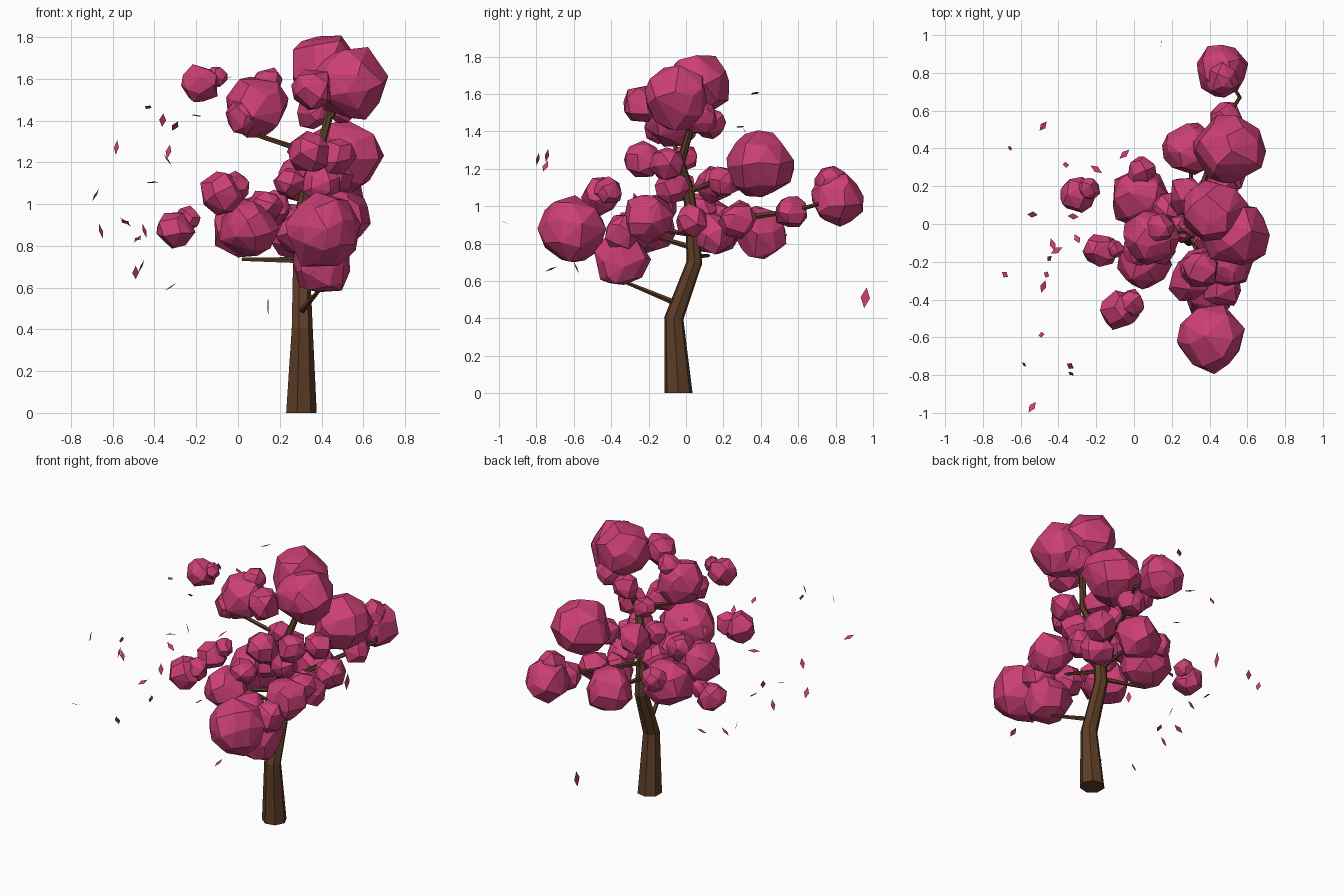
import bpy, bmesh, math, random
from mathutils import Vector, Matrix

random.seed(11)


def material(name, color):
    m = bpy.data.materials.new(name)
    m.diffuse_color = (*color, 1)
    return m


PINK = material("blossom_pink", (0.6, 0.05, 0.18))
BARK = material("bark_brown", (0.11, 0.048, 0.02))


def finish(name, bm, mat):
    bmesh.ops.recalc_face_normals(bm, faces=bm.faces)
    me = bpy.data.meshes.new(name)
    bm.to_mesh(me)
    bm.free()
    me.materials.append(mat)
    ob = bpy.data.objects.new(name, me)
    bpy.context.collection.objects.link(ob)
    return ob


def limb(name, path, sides):
    """Low-poly tube through (x, y, z, radius) rings, capped at both ends."""
    bm = bmesh.new()
    pts = [Vector(p[:3]) for p in path]
    rings = []
    for i, p in enumerate(path):
        d = pts[min(i + 1, len(pts) - 1)] - pts[max(i - 1, 0)]
        if i == 0 and sides > 6:
            d = Vector((0, 0, 1))
        side = Vector((1, 0, 0)) if abs(d.normalized().x) < 0.9 else Vector((0, 0, 1))
        v = d.cross(side).normalized()
        u = v.cross(d).normalized()
        rings.append([bm.verts.new(pts[i] + p[3] * (math.cos(a) * u + math.sin(a) * v))
                      for a in (math.tau * k / sides for k in range(sides))])
    for r, s in zip(rings, rings[1:]):
        for k in range(sides):
            n = (k + 1) % sides
            bm.faces.new((r[k], r[n], s[n], s[k]))
    bm.faces.new(rings[0])
    bm.faces.new(rings[-1])
    return finish(name, bm, BARK)


def clump(name, x, y, z, r):
    """Faceted blossom ball: hull of jittered points spread over a sphere."""
    bm = bmesh.new()
    n = 30 if r > 0.12 else 20
    turn = random.uniform(0, math.tau)
    tilt = Matrix.Rotation(random.uniform(0, 3), 3, 'X')
    for i in range(n):
        h = 1 - 2 * (i + 0.5) / n
        a = turn + i * 2.39996 + random.uniform(-0.35, 0.35)
        q = math.sqrt(1 - h * h)
        d = tilt @ Vector((q * math.cos(a), q * math.sin(a), h))
        bm.verts.new(Vector((x, y, z)) + d * r * random.uniform(0.95, 1.15))
    out = bmesh.ops.convex_hull(bm, input=bm.verts)
    bmesh.ops.delete(bm, geom=[v for v in out["geom_interior"] if isinstance(v, bmesh.types.BMVert)],
                     context='VERTS')
    return finish(name, bm, PINK)


# Trunk
limb("trunk", [(0.3, -0.04, 0, 0.077), (0.305, -0.065, 0.4, 0.053), (0.302, 0.045, 0.7, 0.043),
               (0.305, 0.03, 0.95, 0.036), (0.33, 0.01, 1.1, 0.03), (0.38, -0.03, 1.23, 0.024),
               (0.43, 0.02, 1.4, 0.02), (0.44, 0.05, 1.6, 0.014)], 7)

# Branches
BRANCHES = [
    [(0.3, -0.05, 0.48), (0.4, -0.34, 0.6)],
    [(0.3, 0.04, 0.73), (0.02, 0.12, 0.735)],
    [(0.31, 0.03, 0.78), (0.36, -0.24, 0.86)],
    [(0.3, 0.04, 0.8), (0.3, 0.4, 0.85)],
    [(0.3, 0.03, 0.9), (0.48, 0.55, 0.97), (0.56, 0.67, 1.0), (0.48, 0.8, 1.04)],
    [(0.33, 0.02, 1.08), (0.48, 0.36, 1.2)],
    [(0.37, -0.02, 1.24), (0.24, -0.04, 1.28), (0.06, -0.07, 1.34), (0.06, -0.07, 1.42)],
    [(0.3, 0.03, 0.85), (0.05, -0.2, 0.88)],
    [(0.43, 0.02, 1.4), (0.53, -0.03, 1.55)],
]
for i, b in enumerate(BRANCHES):
    limb(f"branch_{i + 1}", [(*p, 0.016 - 0.007 * k / (len(b) - 1)) for k, p in enumerate(b)], 5)

# Large blossom clumps: x, y, z, radius
BIG = [
    (0.42, 0.07, 1.645, 0.165), (0.54, -0.05, 1.575, 0.172), (0.5, 0.39, 1.22, 0.175),
    (0.47, 0.81, 1.04, 0.135), (0.41, -0.61, 0.865, 0.172), (0.4, -0.35, 0.715, 0.145),
    (0.09, -0.07, 1.47, 0.145), (0.03, 0.14, 0.88, 0.15), (0.3, 0.4, 0.86, 0.14),
    (0.5, -0.2, 0.94, 0.13), (0.05, -0.2, 0.885, 0.135),
]
# Small clumps filling the gaps
SMALL = [
    (0.36, -0.24, 1.55, 0.1), (0.34, -0.23, 1.25, 0.1), (-0.08, -0.46, 1.05, 0.1),
    (-0.3, 0.16, 0.88, 0.092), (-0.18, -0.14, 1.58, 0.092),
    (0.49, 0.56, 0.97, 0.088), (0.47, 0.77, 1.13, 0.085), (0.45, 0.03, 0.92, 0.09),
    (0.42, 0.15, 0.85, 0.11), (0.28, 0.15, 1.11, 0.1), (0.4, -0.08, 1.1, 0.09),
    (0.47, -0.1, 1.23, 0.09), (0.25, -0.02, 1.1, 0.075), (0.31, 0.0, 1.26, 0.07),
    (0.36, 0.13, 1.44, 0.085), (0.14, -0.02, 1.58, 0.075), (-0.1, -0.13, 1.61, 0.05),
    (-0.24, 0.19, 0.93, 0.06), (-0.02, -0.42, 1.08, 0.075), (0.04, 0.28, 0.95, 0.08),
    (0.3, -0.3, 0.85, 0.11), (0.5, 0.27, 0.92, 0.1), (0.17, 0.08, 0.98, 0.085),
    (0.47, -0.34, 0.86, 0.1), (0.13, -0.13, 0.99, 0.085), (0.46, 0.2, 1.13, 0.085),
    (0.02, -0.14, 1.42, 0.08), (0.5, 0.08, 1.47, 0.09),
]
for i, c in enumerate(BIG):
    clump(f"blossom_clump_{i + 1}", *c)
for i, c in enumerate(SMALL):
    clump(f"small_blossom_{i + 1}", *c)

# Drifting petals: folded diamonds
PETALS = [
    (0.14, 0.96, 0.51), (-0.54, -0.97, 0.91), (-0.33, -0.79, 1.25), (-0.58, -0.74, 1.27),
    (-0.34, -0.75, 1.21), (-0.32, 0.04, 0.6), (-0.2, 0.29, 1.42), (-0.36, 0.31, 1.4),
    (-0.66, 0.4, 0.87), (-0.68, -0.27, 1.04), (-0.43, -0.11, 1.46), (-0.3, -0.08, 1.37),
    (-0.45, -0.18, 0.87), (-0.41, -0.14, 1.1), (-0.46, -0.27, 0.7), (-0.48, -0.33, 0.83),
    (-0.49, -0.59, 0.67), (-0.48, 0.52, 0.83), (-0.54, 0.05, 0.91), (-0.05, 0.37, 1.6),
    (0.36, -0.72, 0.66),
]
bm = bmesh.new()
for i, p in enumerate(PETALS):
    rot = Matrix.Rotation(random.uniform(0, math.tau), 4, 'Z') @ \
        Matrix.Rotation(random.uniform(-1.4, 1.4), 4, 'X')
    if i == 0:  # the low rear petal stands upright, facing sideways
        rot = Matrix.Rotation(1.45, 4, 'X') @ Matrix.Rotation(1.3, 4, 'Y')
    L = 0.055 if i == 0 else 0.036
    a, b, c, d = (bm.verts.new(Vector(p) + rot @ Vector(q)) for q in
                  ((0, -L, 0.004), (0.45 * L, 0, 0), (0, L, 0.004), (-0.45 * L, 0, 0.008)))
    bm.faces.new((a, b, c))
    bm.faces.new((a, c, d))
finish("drifting_petals", bm, PINK)
